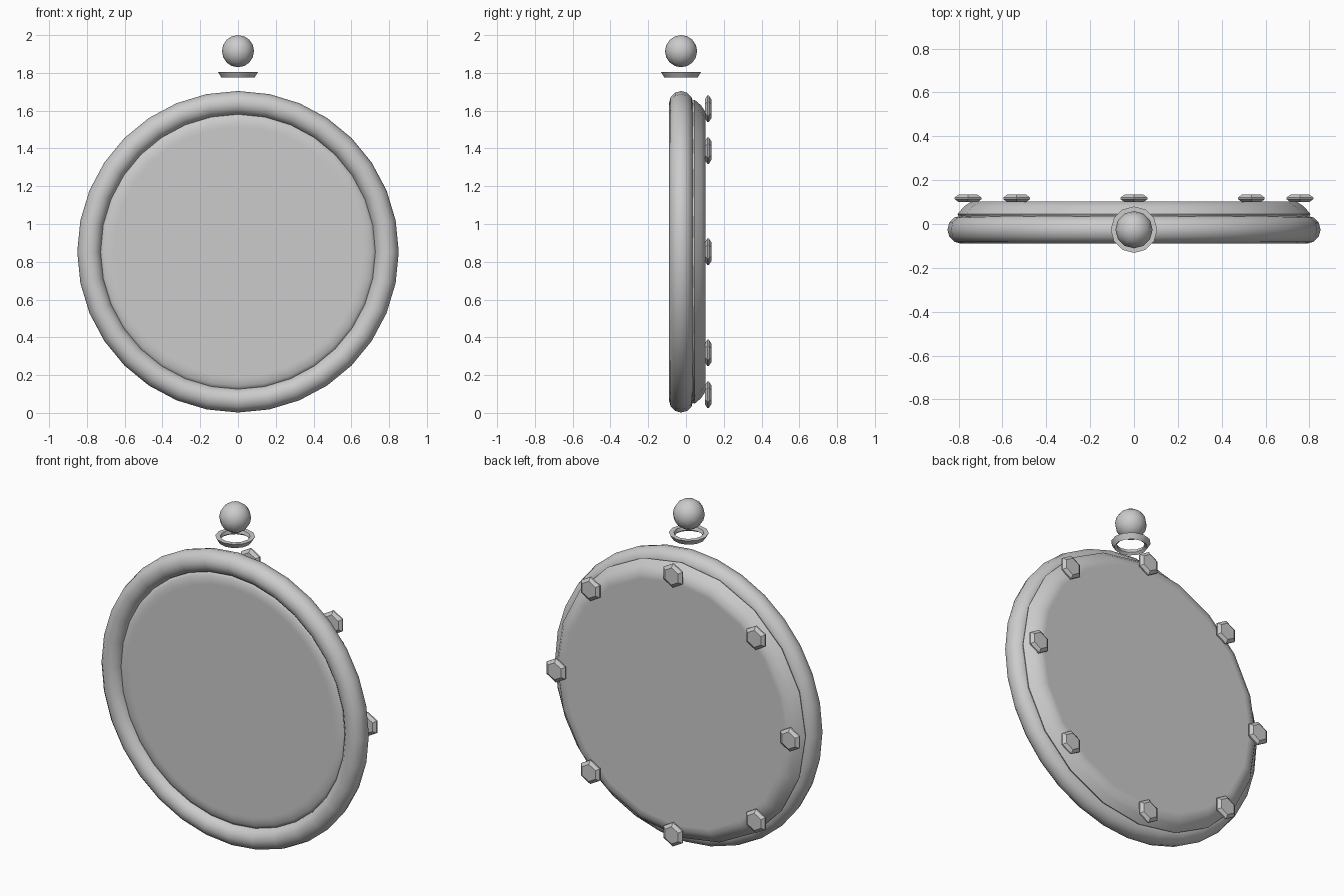
import bpy
import bmesh
from math import cos, sin, pi, radians

cube = bpy.data.objects.get("Cube")
if cube:
    bpy.data.objects.remove(cube, do_unlink=True)

grey = bpy.data.materials.new("plain grey")
grey.use_nodes = True
colour = (0.6, 0.6, 0.6, 1)
grey.diffuse_color = colour
grey.node_tree.nodes["Principled BSDF"].inputs["Base Color"].default_value = colour

CENTRE = 0.853   # height of the case centre
MID_Y = -0.026   # depth of the rim, loop and knob


def finish(obj, name, angle=None):
    obj.name = name
    obj.data.materials.clear()
    obj.data.materials.append(grey)
    if angle is not None:
        bpy.ops.object.select_all(action="DESELECT")
        obj.select_set(True)
        bpy.context.view_layer.objects.active = obj
        bpy.ops.object.shade_smooth_by_angle(angle=radians(angle))
    return obj


def lathe(name, profile, sides, location, tilt=0, start=0, closed=False, angle=None):
    """Spin (radius, height) points about z; open profiles get flat caps."""
    bm = bmesh.new()
    loops = []
    for r, h in profile:
        turns = [start + 2 * pi * i / sides for i in range(sides)]
        loops.append([bm.verts.new((r * cos(t), r * sin(t), h)) for t in turns])
    pairs = list(zip(loops, loops[1:]))
    if closed:
        pairs.append((loops[-1], loops[0]))
    else:
        bm.faces.new(loops[0])
        bm.faces.new(loops[-1])
    for a, b in pairs:
        for i in range(sides):
            j = (i + 1) % sides
            bm.faces.new((a[i], a[j], b[j], b[i]))
    bmesh.ops.recalc_face_normals(bm, faces=bm.faces)
    mesh = bpy.data.meshes.new(name)
    bm.to_mesh(mesh)
    bm.free()
    obj = bpy.data.objects.new(name, mesh)
    bpy.context.collection.objects.link(obj)
    obj.location = location
    obj.rotation_euler.x = tilt
    return finish(obj, name, angle)


BACKWARD = -pi / 2   # turns the lathe axis to +y

# Round rim
bpy.ops.mesh.primitive_torus_add(
    major_segments=32, minor_segments=12, major_radius=0.787, minor_radius=0.064,
    location=(0, MID_Y, CENTRE), rotation=(pi / 2, 0, 0))
finish(bpy.context.object, "rim", 60)

# Front face with a softened edge
lathe("front_face", [(0.66, -0.058), (0.68, -0.058), (0.71, -0.052), (0.735, -0.038), (0.74, 0.0)],
      32, (0, 0, CENTRE), BACKWARD, angle=60)

# Chamfered back plate
lathe("back_plate", [(0.78, 0.0), (0.805, 0.045), (0.775, 0.08), (0.74, 0.103), (0.71, 0.103)],
      20, (0, 0, CENTRE), BACKWARD, angle=60)

# Hexagonal bolts around the back
for i in range(8):
    t = i * pi / 4
    lathe(f"bolt_{i + 1}", [(0.05, -0.017), (0.07, -0.004), (0.07, 0.004), (0.05, 0.017)],
          6, (0.757 * cos(t), 0.117, CENTRE + 0.757 * sin(t)), BACKWARD, start=pi / 6, angle=30)

# Flared hanging loop
lathe("hanging_loop", [(0.106, 0.015), (0.088, -0.015), (0.074, -0.004), (0.08, 0.015)],
      12, (0, MID_Y, 1.79), closed=True, angle=60)

# Knob on top
bpy.ops.mesh.primitive_uv_sphere_add(segments=12, ring_count=8, radius=0.085,
                                     location=(0, MID_Y, 1.915))
finish(bpy.context.object, "knob", 60)
